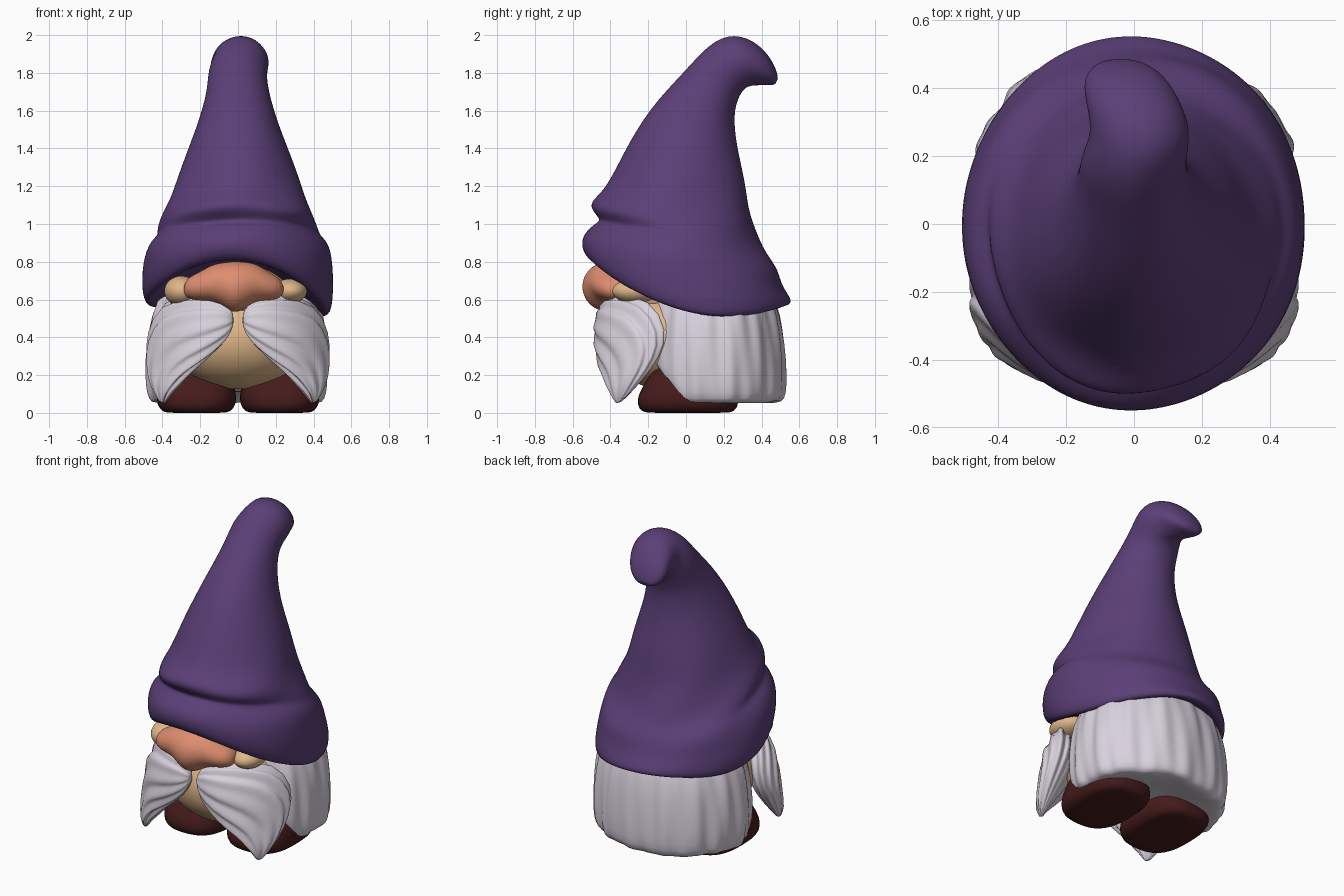
import bpy, bmesh
from math import sin, cos, pi
from mathutils import Vector

cube = bpy.data.objects.get("Cube")
if cube:
    bpy.data.objects.remove(cube)


def material(name, rgb):
    m = bpy.data.materials.new(name)
    m.use_nodes = True
    m.diffuse_color = (*rgb, 1)
    m.node_tree.nodes["Principled BSDF"].inputs["Base Color"].default_value = (*rgb, 1)
    return m


PURPLE = material("purple felt", (.105, .05, .185))
WHITE = material("white hair", (.69, .64, .72))
TAN = material("tan skin", (.74, .47, .25))
SALMON = material("salmon nose", (.73, .27, .16))
MAROON = material("maroon boots", (.06, .011, .011))


def oval(c, u, v, n=32, e=1.0, ripple=None):
    """Closed ring around c with half axes u and v; e < 1 makes it boxier."""
    pts = []
    for i in range(n):
        t = 2 * pi * i / n
        a, b = cos(t), sin(t)
        a = abs(a) ** e * (1 if a > 0 else -1)
        b = abs(b) ** e * (1 if b > 0 else -1)
        k = 1 + (ripple(t) if ripple else 0)
        pts.append(Vector(c) + (Vector(u) * a + Vector(v) * b) * k)
    return pts


def loft(name, rings, mat, levels=1):
    """Skin a list of rings, close both ends and smooth the result."""
    bm = bmesh.new()
    rows = [[bm.verts.new(p) for p in r] for r in rings]
    n = len(rows[0])
    for a, b in zip(rows, rows[1:]):
        for i in range(n):
            j = (i + 1) % n
            bm.faces.new((a[i], a[j], b[j], b[i]))
    for row in (rows[0], rows[-1]):
        mid = bm.verts.new(sum((v.co for v in row), Vector()) / n)
        for i in range(n):
            bm.faces.new((row[i], row[(i + 1) % n], mid))
    bmesh.ops.recalc_face_normals(bm, faces=bm.faces)
    for f in bm.faces:
        f.smooth = True
    me = bpy.data.meshes.new(name)
    bm.to_mesh(me)
    bm.free()
    me.materials.append(mat)
    ob = bpy.data.objects.new(name, me)
    bpy.context.collection.objects.link(ob)
    ob.modifiers.new("Smooth", "SUBSURF").levels = levels
    ob.modifiers["Smooth"].render_levels = levels
    return ob


def ellipsoid(name, loc, size, mat):
    bpy.ops.mesh.primitive_uv_sphere_add(segments=40, ring_count=24, location=loc)
    ob = bpy.context.object
    ob.name = name
    ob.scale = size
    ob.data.materials.append(mat)
    bpy.ops.object.shade_smooth()
    return ob


# Hat: front y, front z, back y, back z, half width, centre x, side droop
hat = [
    (-.40, .84, .42, .64, .39, 0, .12),
    (-.50, .79, .53, .56, .475, 0, .14),
    (-.555, .86, .57, .59, .51, 0, .12),
    (-.55, .94, .51, .67, .505, 0, .01),
    (-.48, 1.0, .495, .75, .475, 0, -.01),
    (-.45, 1.02, .44, .82, .43, 0, -.01),
    (-.505, 1.07, .40, .88, .425, 0, -.01),
    (-.505, 1.12, .37, .97, .395, 0, -.01),
    (-.42, 1.18, .335, 1.08, .355, 0, 0),
    (-.335, 1.37, .315, 1.22, .305, 0, 0),
    (-.20, 1.61, .265, 1.42, .215, 0, 0),
    (0, 1.815, .25, 1.58, .16, 0, 0),
    (.10, 1.93, .28, 1.68, .155, -.005, 0),
    (.22, 2.01, .32, 1.73, .145, .025, 0),
    (.36, 1.98, .37, 1.735, .14, -.005, 0),
    (.46, 1.87, .42, 1.735, .12, -.03, 0),
    (.49, 1.775, .47, 1.735, .06, -.04, 0),
]
rings = []
for i, (fy, fz, by, bz, w, cx, droop) in enumerate(hat):
    front, back = Vector((cx, fy, fz)), Vector((cx, by, bz))
    fold = .018 if 3 < i < 9 else .006
    ring = oval((front + back) / 2, (back - front) / 2, (w, 0, 0), 48,
                ripple=lambda t: fold * sin(5 * t + 1.4 * i))
    for p in ring:
        side = p.x / w
        p.z -= droop * (side * side + .2 * side)
    rings.append(ring)
loft("hat", rings, PURPLE, 2)

# Hair: wavy mass wrapping sides and back, its lower edge rising at the front
rings = []
for z, rx, ry in ((.74, .34, .27), (.58, .435, .35), (.45, .465, .38), (.28, .48, .395),
                  (.14, .475, .395), (.07, .46, .385), (.045, .43, .35), (.07, .34, .26),
                  (.11, .1, .1)):
    ring = oval((0, .13, z), (0, ry, 0), (rx, 0, 0), 128, .97,
                lambda t: .013 * sin(15 * t + 4 * z) + .01 * sin(26 * t - 5 * z)
                + .012 * sin(7 * t))
    for p in ring:
        hem = .045 + .015 * sin(p.x * 14) + 1.45 * max(0, -p.y)
        p.z = max(p.z, min(hem, .42))
    rings.append(ring)
loft("hair", rings, WHITE)

# Body and head
ellipsoid("belly", (0, -.11, .39), (.37, .315, .265), TAN)
ellipsoid("head", (0, -.09, .64), (.27, .32, .2), TAN)

# Nose: x, centre z, half height, half depth
rings = [oval((x, -.41 + abs(x + .02) * .12, z), (0, ry, 0), (0, 0, rz), 24)
         for x, z, rz, ry in ((-.285, .655, .02, .03), (-.27, .66, .055, .07),
                              (-.2, .67, .078, .1), (-.13, .69, .1, .115),
                              (-.07, .675, .122, .135), (-.02, .665, .14, .145),
                              (.04, .675, .125, .135), (.1, .69, .1, .115),
                              (.16, .67, .078, .1), (.22, .66, .055, .07),
                              (.24, .655, .02, .03))]
loft("nose", rings, SALMON, 2)

# Moustache half: inner edge, outer edge, half thickness
strand = [
    ((.025, -.44, .46), (.025, -.44, .53), .02),
    ((.05, -.45, .40), (.07, -.43, .595), .045),
    ((.13, -.45, .32), (.22, -.37, .62), .08),
    ((.22, -.44, .25), (.39, -.20, .595), .095),
    ((.28, -.42, .20), (.455, -.11, .43), .09),
    ((.325, -.41, .15), (.465, -.15, .29), .07),
    ((.37, -.39, .10), (.455, -.25, .16), .045),
    ((.39, -.37, .05), (.415, -.34, .06), .012),
]
for side, label, cheek_x, cheek_h in ((1, "left", .275, .065), (-1, "right", .30, .08)):
    rings = []
    for i, (a, b, thick) in enumerate(strand):
        a, b = Vector(a), Vector(b)
        c = (a + b) / 2
        out = Vector((c.x, c.y, 0)).normalized() * thick
        ring = oval(c, (b - a) / 2, out, 64, .9,
                    lambda t: .065 * sin(11 * t + .6 * i) + .04 * sin(5 * t + .3 * i))
        for p in ring:
            p.x *= side
        rings.append(ring)
    loft(label + "_moustache", rings, WHITE)

    # Cheek
    ellipsoid(label + "_cheek", (side * cheek_x, -.27, .645), (.09, .12, cheek_h), TAN)

    # Boot: height, half width, half length
    rings = [oval((side * .22, .01, z), (rx, 0, 0), (0, ry, 0), 32, .74)
             for z, rx, ry in ((0, .15, .21), (.006, .18, .245), (.04, .21, .27),
                               (.1, .212, .265), (.18, .195, .215), (.26, .15, .16))]
    loft(label + "_boot", rings, MAROON)
